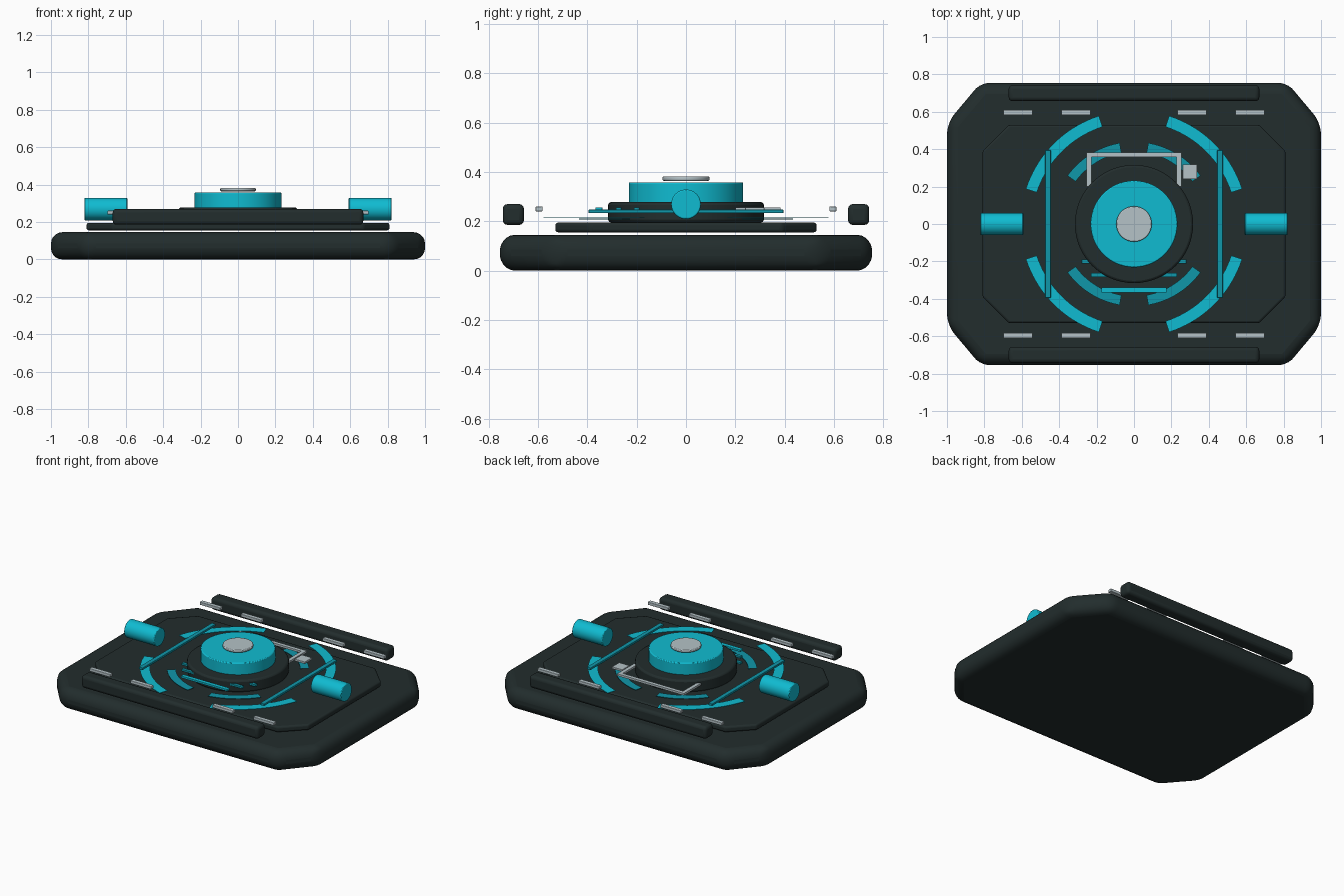
import bpy, bmesh, math

if "Cube" in bpy.data.objects:
    bpy.data.objects.remove(bpy.data.objects["Cube"])


def mat(name, rgb):
    m = bpy.data.materials.new(name)
    m.diffuse_color = (*rgb, 1)
    m.use_nodes = True
    m.node_tree.nodes["Principled BSDF"].inputs["Base Color"].default_value = m.diffuse_color
    return m


DARK = mat("charcoal", (0.016, 0.026, 0.026))
CYAN = mat("bright cyan", (0.005, 0.50, 0.64))
TEAL = mat("deep teal", (0.005, 0.31, 0.40))
GREY = mat("pale grey", (0.46, 0.54, 0.57))


def finish(name, bm, material, bevel=0, segs=3):
    bmesh.ops.recalc_face_normals(bm, faces=bm.faces)
    me = bpy.data.meshes.new(name)
    bm.to_mesh(me)
    bm.free()
    me.materials.append(material)
    ob = bpy.data.objects.new(name, me)
    bpy.context.collection.objects.link(ob)
    if bevel:
        mod = ob.modifiers.new("bevel", 'BEVEL')
        mod.width, mod.segments = bevel, segs
        mod.limit_method, mod.angle_limit = 'ANGLE', math.radians(30)
    bpy.ops.object.select_all(action='DESELECT')
    ob.select_set(True)
    bpy.context.view_layer.objects.active = ob
    bpy.ops.object.shade_smooth_by_angle(angle=math.radians(35))
    return ob


def prism(name, pts, z0, z1, material, bevel=0, segs=3):
    bm = bmesh.new()
    lo = [bm.verts.new((x, y, z0)) for x, y in pts]
    hi = [bm.verts.new((x, y, z1)) for x, y in pts]
    bm.faces.new(lo)
    bm.faces.new(hi)
    n = len(pts)
    for i in range(n):
        j = (i + 1) % n
        bm.faces.new((lo[i], lo[j], hi[j], hi[i]))
    return finish(name, bm, material, bevel, segs)


def octagon(x, y, cx, cy):
    return [(x, cy), (cx, y), (-cx, y), (-x, cy), (-x, -cy), (-cx, -y), (cx, -y), (x, -cy)]


def box(name, x0, x1, y0, y1, z0, z1, material, bevel=0):
    return prism(name, [(x0, y0), (x1, y0), (x1, y1), (x0, y1)], z0, z1, material, bevel)


def disc(name, r, z0, z1, material, bevel, n=64):
    pts = [(r * math.cos(2 * math.pi * i / n), r * math.sin(2 * math.pi * i / n)) for i in range(n)]
    return prism(name, pts, z0, z1, material, bevel, 2)


def arc(name, r0, r1, a0, a1, z, material, n=18):
    # thin curved plate
    ang = [math.radians(a0 + (a1 - a0) * i / n) for i in range(n + 1)]
    pts = [(r1 * math.cos(a), r1 * math.sin(a)) for a in ang]
    pts += [(r0 * math.cos(a), r0 * math.sin(a)) for a in reversed(ang)]
    return prism(name, pts, z, z + 0.003, material)


# rounded base and raised panel
prism("base_body", octagon(1.0, 0.755, 0.82, 0.54), 0, 0.145, DARK, 0.06, 5)
prism("top_panel", octagon(0.81, 0.53, 0.67, 0.39), 0.155, 0.195, DARK, 0.012, 3)

# central dial
disc("dial_ring", 0.316, 0.195, 0.278, DARK, 0.012)
disc("dial_core", 0.232, 0.27, 0.358, CYAN, 0.006)
disc("dial_cap", 0.095, 0.364, 0.382, GREY, 0.005)

for s, side in ((1, "right"), (-1, "left")):
    # side cylinders
    bm = bmesh.new()
    bmesh.ops.create_cone(bm, cap_ends=True, segments=40, radius1=0.06, radius2=0.06, depth=0.23)
    for v in bm.verts:
        x, y, z = v.co
        v.co = (z + s * 0.707, y, x + 0.269)
    finish(side + "_cylinder", bm, CYAN, 0.005, 2)
    # long thin side bars
    box(side + "_bar", s * 0.46 - 0.015, s * 0.46 + 0.015, -0.395, 0.395, 0.233, 0.248, TEAL, 0.003)

for s, side in ((1, "back"), (-1, "front")):
    # edge rails
    box(side + "_rail", -0.67, 0.67, s * 0.7 - 0.043, s * 0.7 + 0.043, 0.185, 0.27, DARK, 0.02)
    # pale slots
    for i, x in enumerate((-0.62, -0.31, 0.31, 0.62)):
        box(f"{side}_slot_{i}", x - 0.078, x + 0.078, s * 0.596 - 0.014, s * 0.596 + 0.014,
            0.24, 0.26, GREY, 0.003)

# ring segments in each quadrant
for q, (o0, o1, i0, i1) in enumerate(((18, 72, 36, 80), (108, 162, 100, 144),
                                      (198, 252, 216, 260), (288, 342, 280, 324))):
    arc(f"outer_arc_{q}", 0.546, 0.608, o0, o1, 0.213, CYAN)
    arc(f"inner_arc_{q}", 0.386, 0.44, i0, i1, 0.208, TEAL)

# front short bars
for i, (y, w, d) in enumerate(((-0.2, 0.28, 0.022), (-0.273, 0.23, 0.022), (-0.353, 0.175, 0.028))):
    box(f"front_bar_{i}", -w, w, y - d / 2, y + d / 2, 0.242, 0.256, CYAN if i == 2 else TEAL, 0.002)

# back bracket and its small tab
prism("bracket", [(-0.253, 0.2), (-0.228, 0.2), (-0.228, 0.358), (0.228, 0.358), (0.228, 0.2),
                  (0.253, 0.2), (0.253, 0.383), (-0.253, 0.383)], 0.242, 0.256, GREY)
box("bracket_tab", 0.26, 0.338, 0.24, 0.318, 0.242, 0.256, GREY, 0.002)
